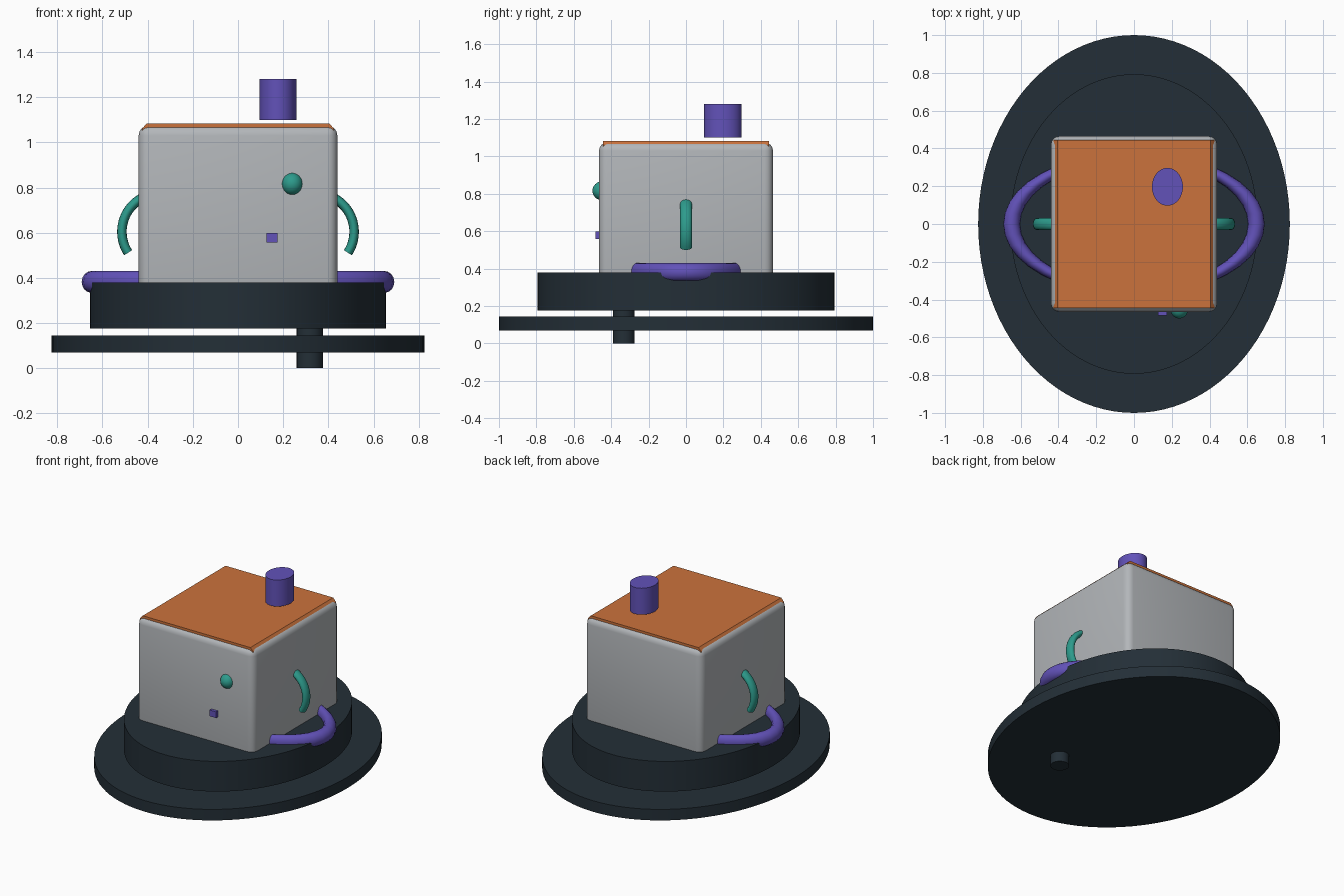
import bpy, bmesh, math
from mathutils import Matrix, Vector

cube = bpy.data.objects.get("Cube")
if cube:
    bpy.data.objects.remove(cube, do_unlink=True)


def material(name, r, g, b):
    m = bpy.data.materials.new(name)
    m.use_nodes = True
    m.diffuse_color = (r, g, b, 1)
    m.node_tree.nodes["Principled BSDF"].inputs["Base Color"].default_value = (r, g, b, 1)
    return m


slate = material("dark slate", 0.017, 0.028, 0.038)
grey = material("light grey", 0.45, 0.47, 0.49)
orange = material("burnt orange", 0.60, 0.17, 0.045)
purple = material("violet", 0.122, 0.084, 0.485)
teal = material("teal green", 0.026, 0.328, 0.262)


def finish(bm, name, mat, smooth=True):
    bmesh.ops.recalc_face_normals(bm, faces=bm.faces)
    mesh = bpy.data.meshes.new(name)
    bm.to_mesh(mesh)
    bm.free()
    ob = bpy.data.objects.new(name, mesh)
    bpy.context.collection.objects.link(ob)
    mesh.materials.append(mat)
    if smooth:
        bpy.ops.object.select_all(action='DESELECT')
        ob.select_set(True)
        bpy.context.view_layer.objects.active = ob
        bpy.ops.object.shade_smooth_by_angle(angle=math.radians(40))
    return ob


def place(center, size):
    return Matrix.Translation(center) @ Matrix.Diagonal((*size, 1))


def drum(name, x, y, rx, ry, z0, z1, mat, sides=64):
    bm = bmesh.new()
    bmesh.ops.create_cone(bm, cap_ends=True, segments=sides, radius1=1, radius2=1, depth=1,
                          matrix=place((x, y, (z0 + z1) / 2), (rx, ry, z1 - z0)))
    return finish(bm, name, mat)


def box(name, center, size, mat, bevel=0, segments=4):
    bm = bmesh.new()
    bmesh.ops.create_cube(bm, size=1, matrix=place(center, size))
    if bevel:
        bmesh.ops.bevel(bm, geom=bm.edges[:], offset=bevel, segments=segments,
                        profile=0.5, affect='EDGES')
    return finish(bm, name, mat, smooth=bool(bevel))


def ring_arc(name, center, major, minor, start, sweep, axis, stretch, mat, steps):
    """Sweep a circle around an axis, then stretch the result about its centre."""
    bm = bmesh.new()
    out = Vector((math.cos(start), 0, math.sin(start))) if axis.y else Vector((1, 0, 0))
    profile = bmesh.ops.create_circle(bm, segments=16, radius=minor, cap_ends=True)["verts"]
    # columns: outward, along the axis, along the path
    turn = Matrix((out, axis, out.cross(axis))).transposed().to_4x4()
    bmesh.ops.transform(bm, matrix=Matrix.Translation(out * major) @ turn, verts=profile)
    closed = sweep > 6
    faces = bm.faces[:]
    if closed:
        bmesh.ops.delete(bm, geom=faces, context='FACES_ONLY')
        geom = bm.verts[:] + bm.edges[:]
    else:
        geom = bm.verts[:] + bm.edges[:] + faces
        cap = faces[0].copy()
    bmesh.ops.spin(bm, geom=geom, cent=(0, 0, 0), axis=axis, angle=sweep, steps=steps)
    bmesh.ops.remove_doubles(bm, verts=bm.verts, dist=0.0005)
    bmesh.ops.holes_fill(bm, edges=bm.edges, sides=20)
    bmesh.ops.transform(bm, matrix=place(center, stretch), verts=bm.verts)
    return finish(bm, name, mat)


# Round stand: thin plate, thick plinth and the short peg through them
drum("base_plate", 0, 0, 0.825, 1.0, 0.07, 0.145, slate, 96)
drum("plinth", 0, 0, 0.655, 0.793, 0.175, 0.38, slate, 96)
drum("peg", 0.318, -0.333, 0.058, 0.058, 0, 0.2, slate, 32)

# Body with rounded edges
box("body", (0, 0, 0.69), (0.88, 0.93, 0.77), grey, bevel=0.045)

# Lid with sloped long sides
bm = bmesh.new()
outline = [(-0.425, 1.045), (0.425, 1.045), (0.425, 1.06), (0.405, 1.083),
           (-0.405, 1.083), (-0.425, 1.06)]
lid = bm.faces.new([bm.verts.new((x, -0.445, z)) for x, z in outline])
ends = bmesh.ops.extrude_face_region(bm, geom=[lid])["geom"]
bmesh.ops.translate(bm, vec=(0, 0.89, 0),
                    verts=[v for v in ends if isinstance(v, bmesh.types.BMVert)])
finish(bm, "lid", orange, smooth=False)

# Chimney hovering over the lid
drum("chimney", 0.177, 0.197, 0.082, 0.1, 1.1, 1.28, purple, 48)

# Front knob and small stud
bm = bmesh.new()
bmesh.ops.create_uvsphere(bm, u_segments=32, v_segments=16, radius=1,
                          matrix=place((0.24, -0.45, 0.816), (0.047, 0.05, 0.05)))
finish(bm, "front_knob", teal)
box("front_stud", (0.15, -0.465, 0.578), (0.048, 0.04, 0.042), purple)

# Oval hoop passing through the body
ring_arc("hoop", (0, 0, 0.382), 0.648, 0.044, 0, math.tau, Vector((0, 0, 1)),
         (1, 0.55, 1.1), purple, 40)

# Curved handles on both sides
for name, side in (("left_handle", 1), ("right_handle", -1)):
    ring_arc(name, (side * 0.344, 0, 0.604), 0.17, 0.021, math.radians(-33),
             math.radians(108), Vector((0, -1, 0)), (side, 1.5, 1), teal, 20)
